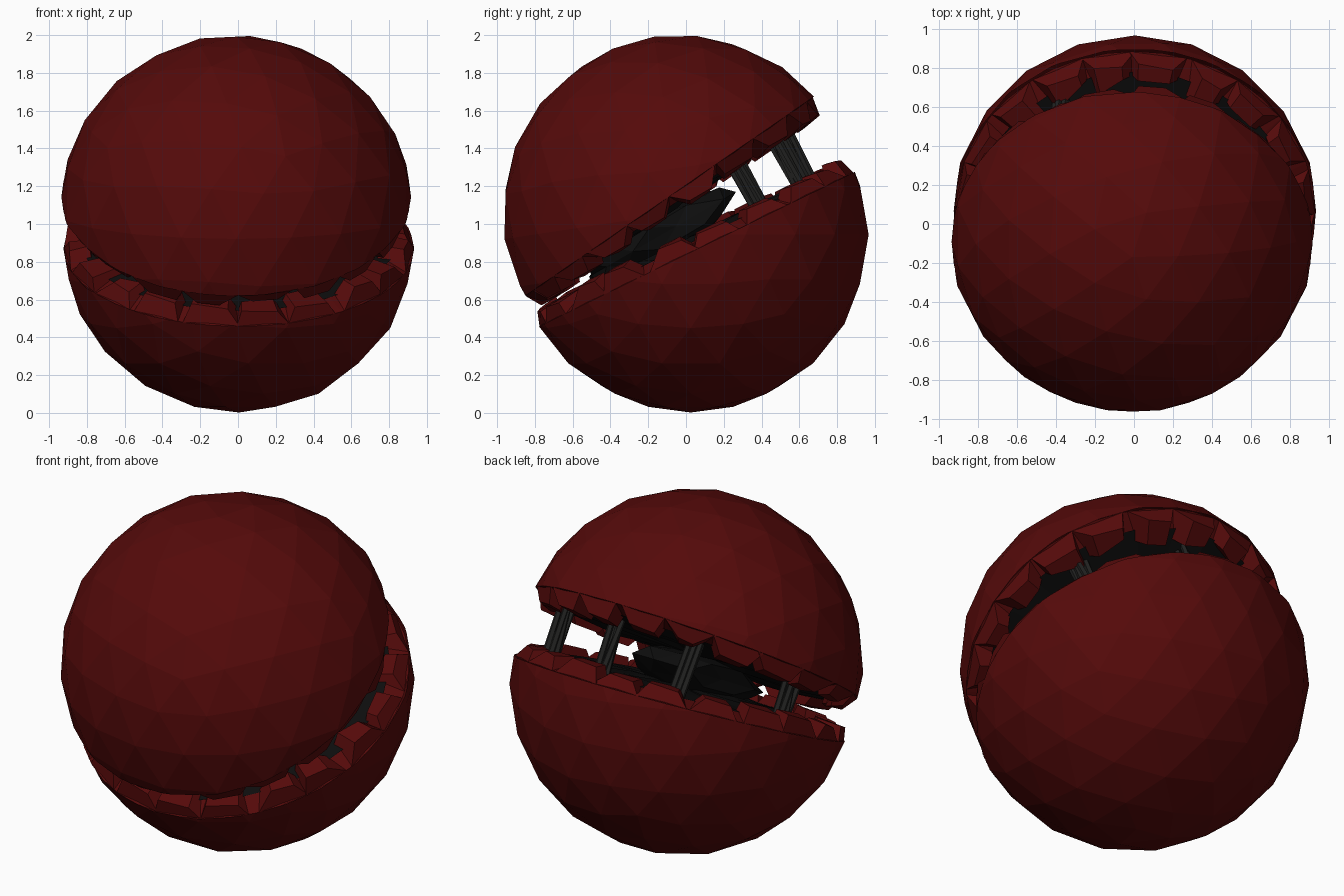
import bpy, bmesh, math, random
from mathutils import Matrix, Vector

if "Cube" in bpy.data.objects:
    bpy.data.objects.remove(bpy.data.objects["Cube"])

random.seed(4)
R = 0.942           # radius of the cracked ball
TEETH = 20


def material(name, rgb):
    m = bpy.data.materials.new(name)
    m.diffuse_color = (*rgb, 1)
    m.use_nodes = True
    m.node_tree.nodes["Principled BSDF"].inputs["Base Color"].default_value = m.diffuse_color
    return m


RED = material("dark_red", (0.09, 0.003, 0.003))
BLACK = material("black", (0.004, 0.004, 0.004))
GREY = material("charcoal", (0.016, 0.016, 0.015))


def finish(bm, name, mat, matrix=Matrix()):
    bmesh.ops.recalc_face_normals(bm, faces=bm.faces[:])
    me = bpy.data.meshes.new(name)
    bm.to_mesh(me)
    bm.free()
    me.transform(matrix)
    me.materials.append(mat)
    ob = bpy.data.objects.new(name, me)
    bpy.context.collection.objects.link(ob)
    return ob


def polar(r, a, z):
    return Vector((r * math.cos(a), r * math.sin(a), z))


def half(name, angle, rim, centre, spin):
    """One half of the ball: rim on local z = 0, body below, teeth above."""
    rot = Matrix.Rotation(math.radians(angle), 4, 'X')
    place = Matrix.Translation(rim) @ rot

    # faceted shell
    bm = bmesh.new()
    bmesh.ops.create_icosphere(bm, subdivisions=3, radius=R)
    bm.transform(place.inverted() @ Matrix.Translation(centre)
                 @ Matrix.Rotation(math.radians(spin), 4, 'X'))
    bmesh.ops.bisect_plane(bm, geom=bm.verts[:] + bm.edges[:] + bm.faces[:],
                           plane_co=(0, 0, 0), plane_no=(0, 0, 1), clear_outer=True)
    finish(bm, name + "_shell", RED, place)

    # broken rim: a sloping lip carrying a ring of tapered teeth
    bm = bmesh.new()
    step = math.tau / TEETH
    lip = []
    for i in range(TEETH * 2):
        a = i * step / 2
        lip.append((bm.verts.new(polar(0.925, a, 0)), bm.verts.new(polar(0.80, a, 0.045))))
    for i, (o, n) in enumerate(lip):
        o2, n2 = lip[(i + 1) % len(lip)]
        bm.faces.new((o, o2, n2, n))
    for i in range(TEETH):
        a0 = (i + random.uniform(-0.08, 0.08)) * step
        a1 = a0 + step * random.uniform(0.9, 1.05)
        t0 = a0 + step * random.uniform(0.08, 0.35)
        t1 = a1 - step * random.uniform(0.08, 0.35)
        h = random.uniform(0.08, 0.11)
        ro, ri, rj = random.uniform(0.86, 0.905), random.uniform(0.74, 0.82), random.uniform(0.74, 0.82)
        low = [polar(0.925, a0, 0), polar(0.925, a1, 0), polar(rj, a1, 0.02), polar(ri, a0, 0.02)]
        top = [polar(ro, t0, h - 0.01), polar(ro + 0.01, t1, h - 0.02),
               polar(rj, t1, h), polar(ri, t0, h)]
        lv = [bm.verts.new(p) for p in low]
        tv = [bm.verts.new(p) for p in top]
        bm.faces.new(tv)
        for k in range(4):
            j = (k + 1) % 4
            bm.faces.new((lv[k], lv[j], tv[j], tv[k]))
    finish(bm, name + "_broken_rim", RED, place)

    # rough dark filling
    bm = bmesh.new()
    mid = bm.verts.new((0, 0, 0.07))
    rings = []
    for r in (0.3, 0.58, 0.83):
        rings.append([bm.verts.new(polar(r, i * math.tau / 24,
                      0.045 if r > 0.8 else 0.06 + random.uniform(-0.015, 0.02))) for i in range(24)])
    for i in range(24):
        j = (i + 1) % 24
        bm.faces.new((mid, rings[0][i], rings[0][j]))
        for p, q in zip(rings, rings[1:]):
            bm.faces.new((p[i], q[i], q[j], p[j]))
    finish(bm, name + "_filling", BLACK, place)
    return place


lower = half("lower", 26.1, (0.005, 0.055, 0.865), (0.005, 0.025, 0.944), 0)
upper = half("upper", 214.6, (-0.01, -0.09, 1.145), (-0.01, -0.03, 1.06), 8.5)

# ragged core joining the halves
bm = bmesh.new()
bmesh.ops.create_icosphere(bm, subdivisions=2, radius=1)
for v in bm.verts:
    v.co *= random.uniform(0.8, 1.15)
finish(bm, "core", BLACK, Matrix.Translation((0.03, -0.16, 0.925))
       @ Matrix.Rotation(math.radians(30), 4, 'X') @ Matrix.Diagonal((0.28, 0.45, 0.13, 1)))

# bundles of strands stretched across the gap
for n, (x, t) in enumerate([(0.62, 0.4), (0.1, 0.69), (-0.37, 0.65), (-0.62, -0.05)]):
    bm = bmesh.new()
    for k in range(7):
        off = polar(0.034 if k else 0, k * math.tau / 6, 0)
        a = lower @ Vector((x + off.x, t + off.y, 0.03))
        b = upper @ Vector((x + off.x * 0.9 + random.uniform(-.02, .02),
                            -t - off.y * 0.9 + random.uniform(-.02, .02), 0.03))
        d = b - a
        m = Matrix.Translation((a + b) / 2) @ d.to_track_quat('Z', 'Y').to_matrix().to_4x4()
        bmesh.ops.create_cone(bm, cap_ends=True, segments=5, radius1=0.02,
                              radius2=0.017, depth=d.length, matrix=m)
    finish(bm, "strand_bundle_%d" % (n + 1), GREY)
